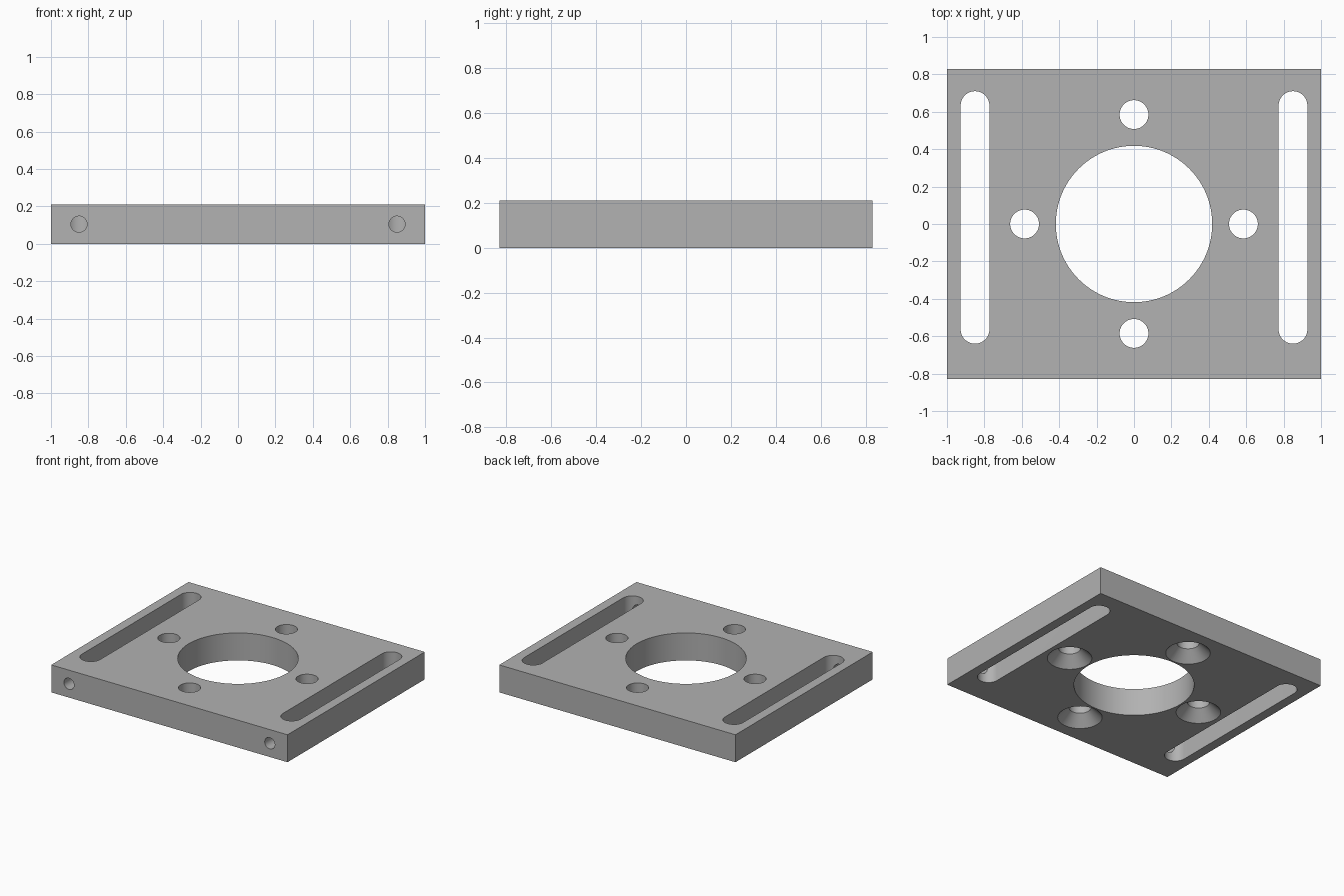
import bpy
import bmesh
import math

cube = bpy.data.objects.get("Cube")
if cube:
    bpy.data.objects.remove(cube, do_unlink=True)

WIDTH, DEPTH, HEIGHT = 2.0, 1.66, 0.21
BORE_R, HOLE_R, SINK_R = 0.418, 0.077, 0.155
BOLT_OFFSET = 0.585
SLOT_X, SLOT_FRONT, SLOT_BACK = 0.85, -0.64, 0.71
PIN_R = 0.043
OVER = 0.05  # how far cutters reach past the plate

# One grey material
grey = bpy.data.materials.new("machined_grey")
grey.use_nodes = True
colour = (0.445, 0.445, 0.445, 1)
grey.diffuse_color = colour
grey.node_tree.nodes["Principled BSDF"].inputs["Base Color"].default_value = colour


def make_object(name, bm):
    bmesh.ops.recalc_face_normals(bm, faces=bm.faces)
    mesh = bpy.data.meshes.new(name)
    bm.to_mesh(mesh)
    bm.free()
    mesh.materials.append(grey)
    obj = bpy.data.objects.new(name, mesh)
    bpy.context.collection.objects.link(obj)
    return obj


def turned(name, profile, location, sides=64):
    """Closed solid made of stacked rings given as (radius, height)."""
    bm = bmesh.new()
    rings = []
    for r, z in profile:
        rings.append([bm.verts.new((r * math.cos(math.tau * i / sides),
                                    r * math.sin(math.tau * i / sides), z))
                      for i in range(sides)])
    for low, high in zip(rings, rings[1:]):
        for i in range(sides):
            j = (i + 1) % sides
            bm.faces.new((low[i], low[j], high[j], high[i]))
    bm.faces.new(rings[0][::-1])
    bm.faces.new(rings[-1])
    obj = make_object(name, bm)
    obj.location = location
    return obj


def slot(name, x, steps=32):
    """Upright prism with rounded front and back ends."""
    bm = bmesh.new()
    outline = []
    for centre, start in ((SLOT_BACK - HOLE_R, 0), (SLOT_FRONT + HOLE_R, math.pi)):
        for i in range(steps + 1):
            a = start + math.pi * i / steps
            outline.append(bm.verts.new((x + HOLE_R * math.cos(a),
                                         centre + HOLE_R * math.sin(a), -OVER)))
    face = bm.faces.new(outline)
    extruded = bmesh.ops.extrude_face_region(bm, geom=[face])
    top = [v for v in extruded["geom"] if isinstance(v, bmesh.types.BMVert)]
    bmesh.ops.translate(bm, verts=top, vec=(0, 0, HEIGHT + 2 * OVER))
    return make_object(name, bm)


# Plate body
bm = bmesh.new()
bmesh.ops.create_cube(bm, size=1)
bmesh.ops.scale(bm, vec=(WIDTH, DEPTH, HEIGHT), verts=bm.verts)
bmesh.ops.translate(bm, vec=(0, 0, HEIGHT / 2), verts=bm.verts)
plate = make_object("mounting_plate", bm)

# Central bore
top_z = HEIGHT + OVER
cutters = [turned("bore_cutter", [(BORE_R, -OVER), (BORE_R, top_z)], (0, 0, 0), 128)]

# Four bolt holes, countersunk from below
sink = [(SINK_R + OVER, -OVER), (HOLE_R, SINK_R - HOLE_R), (HOLE_R, top_z)]
for k in range(4):
    a = k * math.pi / 2
    cutters.append(turned("bolt_hole_cutter", sink,
                          (BOLT_OFFSET * math.cos(a), BOLT_OFFSET * math.sin(a), 0)))

# Side slots, each with a pin hole drilled in from the front edge
for side in (-1, 1):
    cutters.append(slot("slot_cutter", side * SLOT_X))
    length = SLOT_FRONT + HOLE_R + DEPTH / 2 + OVER
    pin = turned("pin_hole_cutter", [(PIN_R, 0), (PIN_R, length)],
                 (side * SLOT_X, -DEPTH / 2 - OVER, HEIGHT / 2), 48)
    pin.rotation_euler.x = -math.pi / 2
    cutters.append(pin)

# Cut the openings, then discard the cutters
for cutter in cutters:
    cutter.hide_render = True
    mod = plate.modifiers.new("cut", 'BOOLEAN')
    mod.operation = 'DIFFERENCE'
    mod.solver = 'EXACT'
    mod.object = cutter
bpy.context.view_layer.update()
graph = bpy.context.evaluated_depsgraph_get()
result = bpy.data.meshes.new_from_object(plate.evaluated_get(graph))
plate.modifiers.clear()
plate.data = result
for cutter in cutters:
    bpy.data.objects.remove(cutter, do_unlink=True)
result.materials.clear()
result.materials.append(grey)
for poly in result.polygons:
    poly.material_index = 0

# Smooth round walls, crisp rims
bpy.ops.object.select_all(action='DESELECT')
plate.select_set(True)
bpy.context.view_layer.objects.active = plate
bpy.ops.object.shade_smooth_by_angle(angle=math.radians(30))
